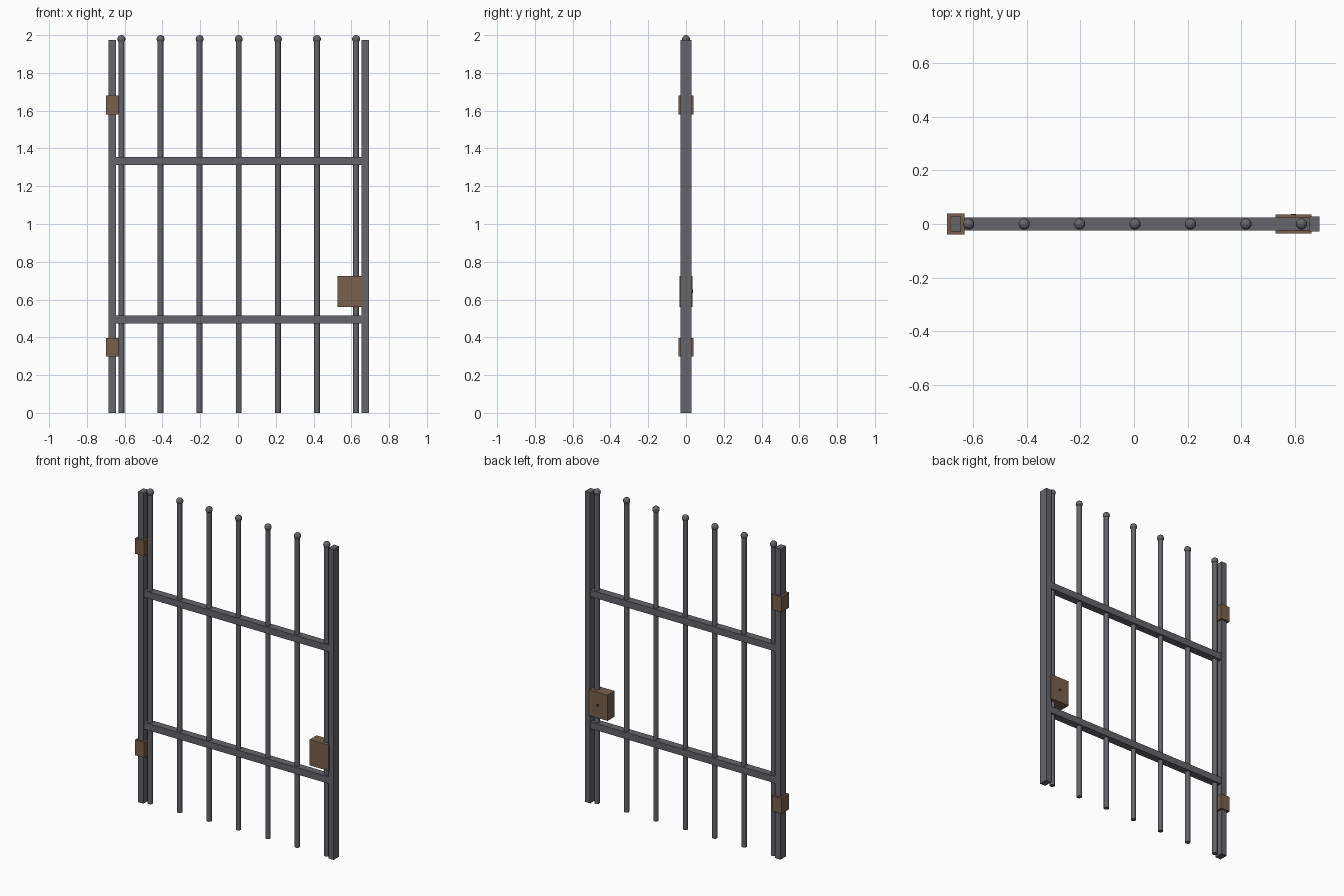
import bpy
import math

if "Cube" in bpy.data.objects:
    bpy.data.objects.remove(bpy.data.objects["Cube"])


def material(name, rgb):
    m = bpy.data.materials.new(name)
    m.diffuse_color = (*rgb, 1)
    m.use_nodes = True
    m.node_tree.nodes["Principled BSDF"].inputs["Base Color"].default_value = m.diffuse_color
    return m


iron = material("dark_iron", (0.13, 0.13, 0.145))
rust = material("brown_metal", (0.19, 0.115, 0.075))
black = material("black", (0.02, 0.02, 0.02))


def finish(name, mat, smooth=False):
    ob = bpy.context.object
    ob.name = name
    ob.data.materials.append(mat)
    if smooth:
        bpy.ops.object.shade_smooth_by_angle()
    return ob


def box(name, x, y, z, mat):
    """Box from (min, max) ranges."""
    bpy.ops.mesh.primitive_cube_add(size=1, location=[(a + b) / 2 for a, b in (x, y, z)])
    bpy.context.object.scale = [b - a for a, b in (x, y, z)]
    bpy.ops.object.transform_apply(location=False, rotation=False, scale=True)
    return finish(name, mat)


# side posts
box("left_post", (-0.685, -0.646), (-0.028, 0.028), (0, 1.975), iron)
box("right_post", (0.655, 0.693), (-0.028, 0.028), (0, 1.975), iron)

# horizontal rails
for name, z in (("lower_rail", 0.495), ("upper_rail", 1.334)):
    box(name, (-0.65, 0.66), (-0.024, 0.024), (z - 0.0215, z + 0.0215), iron)

# vertical bars with ball finials
for i in range(7):
    x = -0.617 + i * 0.207
    bpy.ops.mesh.primitive_cylinder_add(vertices=16, radius=0.0155, depth=1.975,
                                        location=(x, 0, 0.9875))
    finish(f"bar_{i + 1}", iron, True)
    bpy.ops.mesh.primitive_uv_sphere_add(segments=16, ring_count=10, radius=0.021,
                                         location=(x, 0, 1.979))
    finish(f"ball_finial_{i + 1}", iron, True)

# hinges wrapped round the left post
for name, z in (("lower_hinge", 0.348), ("upper_hinge", 1.63)):
    box(name, (-0.698, -0.633), (-0.039, 0.039), (z - 0.049, z + 0.049), rust)

# lock box with keyhole on the back
box("lock_box", (0.528, 0.662), (-0.035, 0.035), (0.561, 0.725), rust)
bpy.ops.mesh.primitive_cylinder_add(vertices=12, radius=0.009, depth=0.008,
                                    location=(0.595, 0.034, 0.643),
                                    rotation=(math.pi / 2, 0, 0))
finish("keyhole", black, True)
